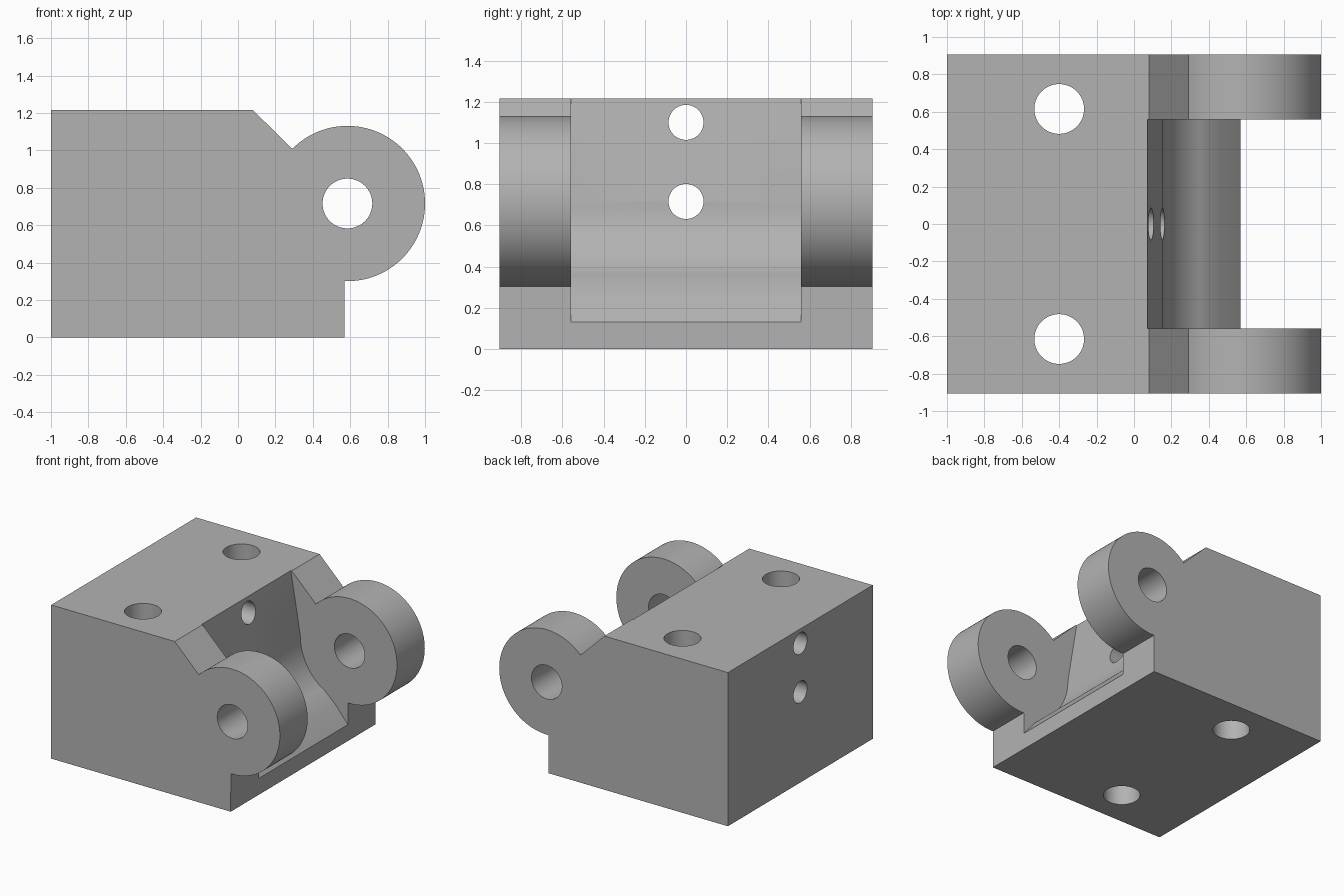
import bpy, bmesh, math
from mathutils import Matrix, Vector

if "Cube" in bpy.data.objects:
    bpy.data.objects.remove(bpy.data.objects["Cube"])

HINGE = (0.585, 0.716)   # pin axis in x, z
LUG_R = 0.415
HALF_W = 0.905

grey = bpy.data.materials.new("plain grey")
grey.diffuse_color = (0.45, 0.45, 0.45, 1)
grey.use_nodes = True
grey.node_tree.nodes["Principled BSDF"].inputs["Base Color"].default_value = grey.diffuse_color


def arc(r, start, end, n):
    """Points on a circle about the pin axis, angles in degrees."""
    pts = []
    for i in range(n + 1):
        a = math.radians(start + (end - start) * i / n)
        pts.append((HINGE[0] + r * math.cos(a), HINGE[1] + r * math.sin(a)))
    return pts


def make_object(name, bm):
    bmesh.ops.recalc_face_normals(bm, faces=bm.faces)
    mesh = bpy.data.meshes.new(name)
    bm.to_mesh(mesh)
    bm.free()
    mesh.materials.append(grey)
    obj = bpy.data.objects.new(name, mesh)
    bpy.context.collection.objects.link(obj)
    return obj


def prism(name, profile, half_width):
    """Extrude an x-z profile symmetrically along y."""
    bm = bmesh.new()
    face = bm.faces.new([bm.verts.new((x, -half_width, z)) for x, z in profile])
    ext = bmesh.ops.extrude_face_region(bm, geom=[face])
    verts = [v for v in ext["geom"] if isinstance(v, bmesh.types.BMVert)]
    bmesh.ops.translate(bm, verts=verts, vec=(0, 2 * half_width, 0))
    return make_object(name, bm)


def drill(name, centre, axis, radius, length):
    rot = Vector((0, 0, 1)).rotation_difference(Vector(axis)).to_matrix().to_4x4()
    bm = bmesh.new()
    bmesh.ops.create_cone(bm, cap_ends=True, segments=64, radius1=radius,
                          radius2=radius, depth=length,
                          matrix=Matrix.Translation(centre) @ rot)
    return make_object(name, bm)


def cut(target, cutter):
    cutter.hide_render = True
    mod = target.modifiers.new("cut", "BOOLEAN")
    mod.operation = "DIFFERENCE"
    mod.solver = "EXACT"
    mod.object = cutter
    bpy.context.view_layer.objects.active = target
    bpy.ops.object.modifier_apply(modifier=mod.name)
    bpy.data.objects.remove(cutter, do_unlink=True)


# Block with rounded hinge lugs and chamfered shoulder
outline = [(-1, 0), (0.57, 0)]
outline += arc(LUG_R, -92, 135.2, 72)
outline += [(0.08, 1.215), (-1, 1.215)]
block = prism("hinge_block", outline, HALF_W)

# Pocket between the lugs: sloped wall, concentric hollow, sloped lip
pocket = [(0.058, 1.3)] + arc(0.43, 180, 240, 20)
pocket += [(0.46, 0.262), (0.57, 0.13), (0.65, 0.03), (1.2, 0.03), (1.2, 1.3)]
cut(block, prism("pocket_cutter", pocket, 0.558))

# Pin hole through both lugs
cut(block, drill("pin_drill", (HINGE[0], 0, HINGE[1]), (0, 1, 0), 0.133, 3))

# Vertical mounting holes
for y in (-0.615, 0.615):
    cut(block, drill("mount_drill", (-0.4, y, 0.6), (0, 0, 1), 0.133, 3))

# Small holes from the flat end into the pocket
for z in (0.716, 1.10):
    cut(block, drill("end_drill", (-0.4, 0, z), (1, 0, 0), 0.085, 1.6))

# Smooth curved walls, crisp edges
bpy.ops.object.select_all(action="DESELECT")
block.select_set(True)
bpy.context.view_layer.objects.active = block
bpy.ops.object.shade_smooth_by_angle(angle=math.radians(25))
